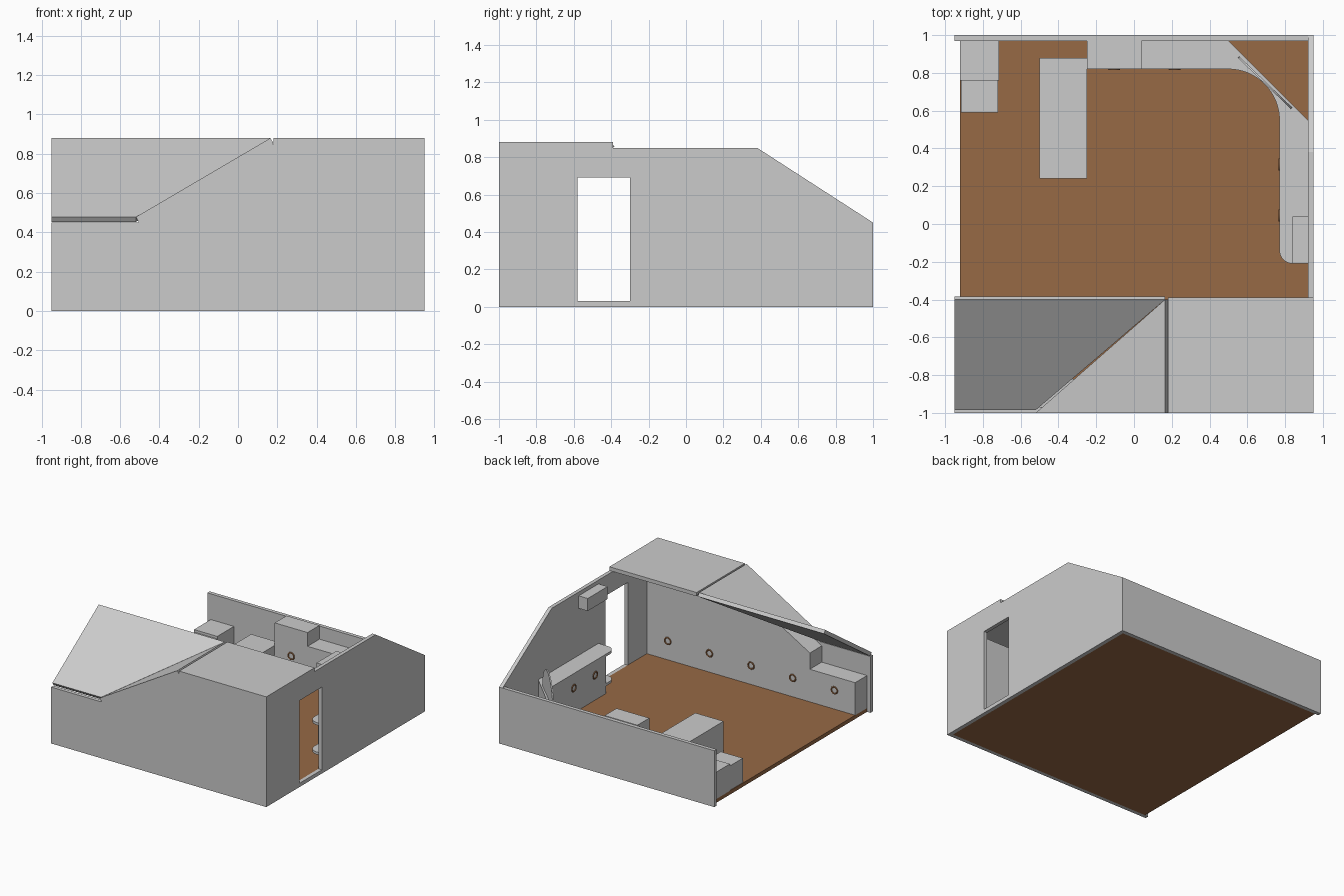
import bpy, bmesh, math
from mathutils import Vector

cube = bpy.data.objects.get("Cube")
if cube:
    bpy.data.objects.remove(cube, do_unlink=True)


def material(name, color):
    m = bpy.data.materials.new(name)
    m.use_nodes = True
    m.diffuse_color = (*color, 1)
    m.node_tree.nodes["Principled BSDF"].inputs["Base Color"].default_value = (*color, 1)
    return m


plaster = material("light grey", (0.6, 0.6, 0.6))
wood = material("brown wood", (0.31, 0.142, 0.06))


def extrude(name, points, vector, mat=plaster):
    """Solid made by sweeping a flat outline along a vector."""
    bm = bmesh.new()
    face = bm.faces.new([bm.verts.new(p) for p in points])
    swept = bmesh.ops.extrude_face_region(bm, geom=[face], use_keep_orig=True)
    moved = [g for g in swept["geom"] if isinstance(g, bmesh.types.BMVert)]
    bmesh.ops.translate(bm, vec=Vector(vector), verts=moved)
    bmesh.ops.recalc_face_normals(bm, faces=bm.faces)
    mesh = bpy.data.meshes.new(name)
    bm.to_mesh(mesh)
    bm.free()
    mesh.materials.append(mat)
    obj = bpy.data.objects.new(name, mesh)
    bpy.context.collection.objects.link(obj)
    return obj


def box(name, x, y, z, mat=plaster):
    outline = [(x[0], y[0], z[0]), (x[1], y[0], z[0]), (x[1], y[1], z[0]), (x[0], y[1], z[0])]
    return extrude(name, outline, (0, 0, z[1] - z[0]), mat)


def slab(name, outline, z):
    return extrude(name, [(x, y, z[0]) for x, y in outline], (0, 0, z[1] - z[0]))


def upright(name, outline, y):
    """Outline in x and z, swept along y."""
    return extrude(name, [(x, y[0], z) for x, z in outline], (0, y[1] - y[0], 0))


def roof_panel(name, points, thickness=0.03):
    a, b, c = (Vector(p) for p in points[:3])
    normal = (b - a).cross(c - a).normalized()
    return extrude(name, points, -normal * thickness)


def ring_handle(name, location, rotation):
    bpy.ops.mesh.primitive_torus_add(major_radius=0.026, minor_radius=0.006,
                                     major_segments=24, minor_segments=8,
                                     location=location, rotation=rotation)
    obj = bpy.context.object
    obj.name = name
    obj.data.materials.append(wood)
    bpy.ops.object.shade_smooth_by_angle()


FLOOR = 0.03
TOP = 0.345

# Floor and walls
box("floor", (-0.92, 0.92), (-0.97, 0.97), (0, FLOOR), wood)
box("back_wall", (-0.95, 0.92), (0.97, 1), (0, 0.45))
upright("front_wall", [(-0.95, 0), (0.92, 0), (0.92, 0.85), (0.17, 0.85),
                       (-0.51, 0.45), (-0.95, 0.45)], (-1, -0.97))

# Side wall outline runs around the doorway
side = [(-1, 0), (1, 0), (1, 0.45), (0.38, 0.85), (-1, 0.85)]
side_wall = extrude("side_wall", [(0.92, y, z) for y, z in side], (0.03, 0, 0))
cutter = box("doorway_cutter", (0.9, 0.97), (-0.58, -0.3), (FLOOR, 0.69))
cutter.hide_render = True
cutter.hide_viewport = True
cut = side_wall.modifiers.new("doorway", "BOOLEAN")
cut.object = cutter
cut.solver = "EXACT"

# Roof: flat part, front slope and triangular side slope
box("flat_roof", (0.18, 0.95), (-1, -0.39), (0.85, 0.88))
roof_panel("front_slope", [(-0.95, -0.985, 0.478), (-0.52, -0.985, 0.478),
                           (0.165, -0.4, 0.88), (-0.95, -0.4, 0.88)])
roof_panel("side_slope", [(-0.52, -1, 0.478), (0.165, -1, 0.88), (0.165, -0.4, 0.88)])

# Long front cupboards with the boxed-in section above
width = 1.84 / 5
for i in range(5):
    x = 0.92 - width * i
    box(f"front_cupboard_{i + 1}", (x - width, x), (-0.97, -0.82), (FLOOR, 0.29))
    ring_handle(f"front_ring_{i + 1}", (x - width / 2, -0.82, 0.18), (math.pi / 2, 0, 0))
upright("upper_cupboard", [(-0.52, 0.29), (0.92, 0.29), (0.92, 0.82),
                           (0.17, 0.82), (-0.52, 0.42)], (-0.97, -0.82))

# Back cupboards
box("tall_cupboard", (-0.25, 0.04), (0.82, 0.97), (FLOOR, 0.455))
box("back_cupboard", (0.04, 0.39), (0.82, 0.97), (FLOOR, TOP))
box("back_filler", (0.39, 0.5), (0.82, 0.97), (FLOOR, TOP))
for i, x in enumerate((-0.105, 0.215)):
    ring_handle(f"back_ring_{i + 1}", (x, 0.82, 0.228), (math.pi / 2, 0, 0))

# Corner counter with a curved front
arc = [(0.5 + 0.27 * math.sin(t), 0.55 + 0.27 * math.cos(t))
       for t in (math.pi / 2 * i / 16 for i in range(17))]
slab("corner_counter", arc + [(0.92, 0.55), (0.5, 0.97)], (FLOOR, TOP))

# Arched panel standing across the corner
centre, along = Vector((0.69, 0.745, TOP)), Vector((0.14, -0.135, 0))
arch = [centre + along * math.cos(t) + Vector((0, 0, 0.2 * math.sin(t)))
        for t in (math.pi * i / 20 for i in range(21))]
extrude("arched_panel", arch, (0.007, 0.007, 0))

# Side cupboards and their rounded end shelves
box("side_filler", (0.77, 0.92), (0.45, 0.55), (FLOOR, TOP))
for i, y in enumerate((-0.09, 0.18)):
    box(f"side_cupboard_{i + 1}", (0.77, 0.92), (y, y + 0.27), (FLOOR, TOP))
    ring_handle(f"side_ring_{i + 1}", (0.77, y + 0.135, 0.228), (0, math.pi / 2, 0))
rounded = [(0.84 - 0.07 * math.cos(t), -0.14 - 0.07 * math.sin(t))
           for t in (math.pi / 2 * i / 8 for i in range(9))]
for name, z in (("low_shelf", 0.11), ("top_shelf", TOP)):
    slab(name, [(0.77, -0.09)] + rounded + [(0.92, -0.21), (0.92, -0.09)], (z - 0.02, z))

# Free-standing pieces
box("wall_unit", (0.84, 0.92), (-0.21, 0.04), (0.72, 0.82))
box("low_table", (-0.5, -0.25), (0.24, 0.88), (FLOOR, 0.275))
box("corner_cabinet", (-0.92, -0.715), (0.76, 0.97), (FLOOR, 0.245))
box("corner_seat", (-0.915, -0.72), (0.59, 0.76), (FLOOR, 0.225))
